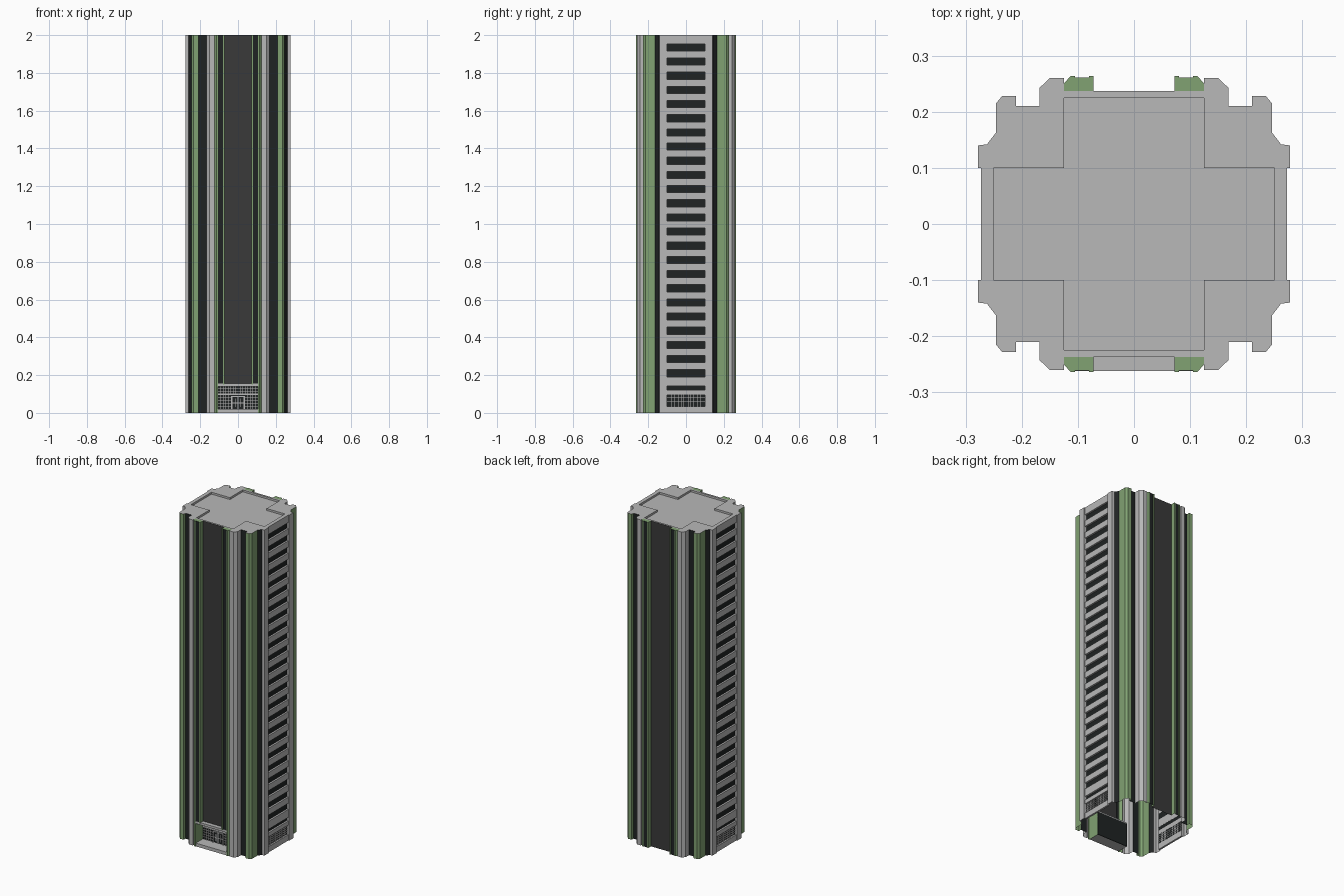
import bpy

if "Cube" in bpy.data.objects:
    bpy.data.objects.remove(bpy.data.objects["Cube"])

def material(name, rgb):
    m = bpy.data.materials.new(name)
    m.diffuse_color = (*rgb, 1)
    m.use_nodes = True
    m.node_tree.nodes["Principled BSDF"].inputs["Base Color"].default_value = m.diffuse_color
    return m

GRAY = material("concrete gray", (0.48, 0.48, 0.48))
GREEN = material("soft green", (0.22, 0.36, 0.17))
BLACK = material("black glass", (0.014, 0.017, 0.017))
PANEL = material("charcoal panel", (0.042, 0.042, 0.042))

H = 2.0
ENTRY = 0.15
QUADS = [(1, 1), (-1, 1), (1, -1), (-1, -1)]

def make(name, verts, faces, mat):
    me = bpy.data.meshes.new(name)
    me.from_pydata(verts, [], faces)
    me.materials.append(mat)
    ob = bpy.data.objects.new(name, me)
    bpy.context.collection.objects.link(ob)
    return ob

def strip(name, pts, mat, z0=0.0, z1=H, front_z0=None, quads=QUADS):
    """Vertical wall along a quarter-plan path, mirrored into the given quadrants."""
    verts, faces = [], []
    for sx, sy in quads:
        lo = front_z0 if (front_z0 is not None and sy < 0) else z0
        for a, b in zip(pts, pts[1:]):
            n = len(verts)
            verts += [(sx*a[0], sy*a[1], lo), (sx*b[0], sy*b[1], lo),
                      (sx*b[0], sy*b[1], z1), (sx*a[0], sy*a[1], z1)]
            f = [n, n+1, n+2, n+3]
            faces.append(f if sx*sy > 0 else f[::-1])
    return make(name, verts, faces, mat)

def plate(name, pts, z, mat):
    """Flat upward face from a quarter-plan outline, mirrored four ways."""
    verts, faces = [], []
    for sx, sy in QUADS:
        n = len(verts)
        verts += [(sx*x, sy*y, z) for x, y in pts]
        f = list(range(n, n+len(pts)))
        faces.append(f if sx*sy > 0 else f[::-1])
    return make(name, verts, faces, mat)

def boxes(name, items, mat):
    """One object made of boxes given as (x0, x1, y0, y1, z0, z1)."""
    verts, faces = [], []
    for x0, x1, y0, y1, z0, z1 in items:
        n = len(verts)
        verts += [(x0, y0, z0), (x1, y0, z0), (x1, y1, z0), (x0, y1, z0),
                  (x0, y0, z1), (x1, y0, z1), (x1, y1, z1), (x0, y1, z1)]
        for f in [(0, 3, 2, 1), (4, 5, 6, 7), (0, 1, 5, 4),
                  (1, 2, 6, 5), (2, 3, 7, 6), (3, 0, 4, 7)]:
            faces.append([n+i for i in f])
    return make(name, verts, faces, mat)

# Quarter plan of the tower, split into parts from the side round to the front
frame = [(0.262, 0.1), (0.278, 0.1), (0.278, 0.14), (0.262, 0.142)]
corner = [(0.246, 0.163), (0.246, 0.215), (0.235, 0.228), (0.21, 0.228), (0.21, 0.21)]
pier = [(0.168, 0.21), (0.168, 0.243), (0.15, 0.26), (0.125, 0.26), (0.125, 0.25)]
fin_outer = [(0.125, 0.25), (0.113, 0.264), (0.105, 0.264)]
fin_inner = [(0.08, 0.261), (0.08, 0.264), (0.072, 0.264), (0.072, 0.237)]

# Full-height walls
strip("side_window_wall", [(0.262, 0), (0.262, 0.1)], BLACK)
strip("side_frame", frame, GRAY)
strip("side_dark_groove", [frame[-1], corner[0]], BLACK)
strip("corner_column", corner, GREEN)
strip("corner_dark_recess", [corner[-1], pier[0]], BLACK)
strip("pier", pier, GRAY)
strip("fin_outer", fin_outer, GREEN)
strip("fin_return", [(0.105, 0.264), (0.105, 0.261)], GREEN, front_z0=ENTRY)
strip("fin_dark_stripe", [(0.105, 0.261), (0.08, 0.261)], BLACK, front_z0=ENTRY)
strip("fin_inner", fin_inner, GREEN, front_z0=ENTRY)
strip("center_panel", [(0.072, 0.237), (0, 0.237)], PANEL, front_z0=ENTRY)

# Roof: parapet around a shallow cross-shaped well
cross = [(0, 0.225), (0.125, 0.225), (0.125, 0.1), (0.25, 0.1), (0.25, 0)]
plate("roof_parapet", [(0.273, 0), (0.273, 0.1)] + frame[1:] + corner + pier[:-1]
      + [(0.125, 0.237), (0, 0.237)] + cross, H, GRAY)
plate("fin_top", fin_outer + [(0.105, 0.261)] + fin_inner + [(0.125, 0.237)], H, GREEN)
strip("roof_well_wall", cross, GRAY, z0=H-0.012)
plate("roof_well_floor", [(0, 0)] + cross[::-1], H-0.012, GRAY)

# Side spandrels between the window slots
slots = [(0.035, 0.095), (0.12, 0.142)]
slots += [(0.21 + 0.075*i - 0.019, 0.21 + 0.075*i + 0.019) for i in range(24)]
edges = [0.0] + [z for s in slots for z in s] + [H]
items = []
for s in (1, -1):
    xa, xb = sorted((s*0.2615, s*0.273))
    for z0, z1 in zip(edges[::2], edges[1::2]):
        items.append((xa, xb, -0.1, 0.1, z0, z1))
boxes("side_spandrels", items, GRAY)

# Fine lattice over the lowest side windows
items = []
for s in (1, -1):
    xa, xb = sorted((s*0.2615, s*0.266))
    items += [(xa, xb, -0.1+0.0125*i-0.001, -0.1+0.0125*i+0.001, 0.035, 0.095) for i in range(1, 16)]
    items += [(xa, xb, -0.1, 0.1, 0.035+0.012*i-0.001, 0.035+0.012*i+0.001) for i in range(1, 5)]
boxes("side_lattice", items, GRAY)

# Front entrance: canopy, jambs, glazed back wall and floor step
BACK = -0.19
boxes("entrance_canopy", [(-0.105, 0.105, -0.262, BACK, 0.141, 0.155)], GRAY)
strip("entrance_jamb", [(0.105, 0.264), (0.105, 0.19)], GREEN, z1=ENTRY, quads=QUADS[2:])
boxes("entrance_glass", [(-0.105, 0.105, BACK, BACK+0.004, 0.0, 0.145)], BLACK)
boxes("entrance_step", [(-0.105, 0.105, -0.26, BACK, 0.0, 0.02)], GRAY)

# Entrance mullions, rails and door frame
ya, yb = BACK-0.004, BACK+0.001
items = [(-0.105, 0.105, ya, yb, 0.094, 0.102)]
for i in range(1, 16):
    x = -0.105 + 0.210*i/16
    items.append((x-0.0013, x+0.0013, ya, yb, 0.102, 0.141))
    if abs(x) > 0.042:
        items.append((x-0.0013, x+0.0013, ya, yb, 0.02, 0.094))
for z in (0.115, 0.128):
    items.append((-0.105, 0.105, ya, yb, z-0.0013, z+0.0013))
for s in (1, -1):
    for z in (0.035, 0.05, 0.065, 0.08):
        x0, x1 = sorted((s*0.037, s*0.105))
        items.append((x0, x1, ya, yb, z-0.0013, z+0.0013))
    x0, x1 = sorted((s*0.030, s*0.037))
    items.append((x0, x1, ya-0.003, yb, 0.02, 0.09))
    x0, x1 = sorted((s*0.012, s*0.016))
    items.append((x0, x1, ya, yb, 0.03, 0.075))
items += [(-0.037, 0.037, ya-0.003, yb, 0.083, 0.09),
          (-0.03, 0.03, ya, yb, 0.05, 0.054),
          (-0.002, 0.002, ya, yb, 0.02, 0.083)]
boxes("entrance_frames", items, GRAY)
